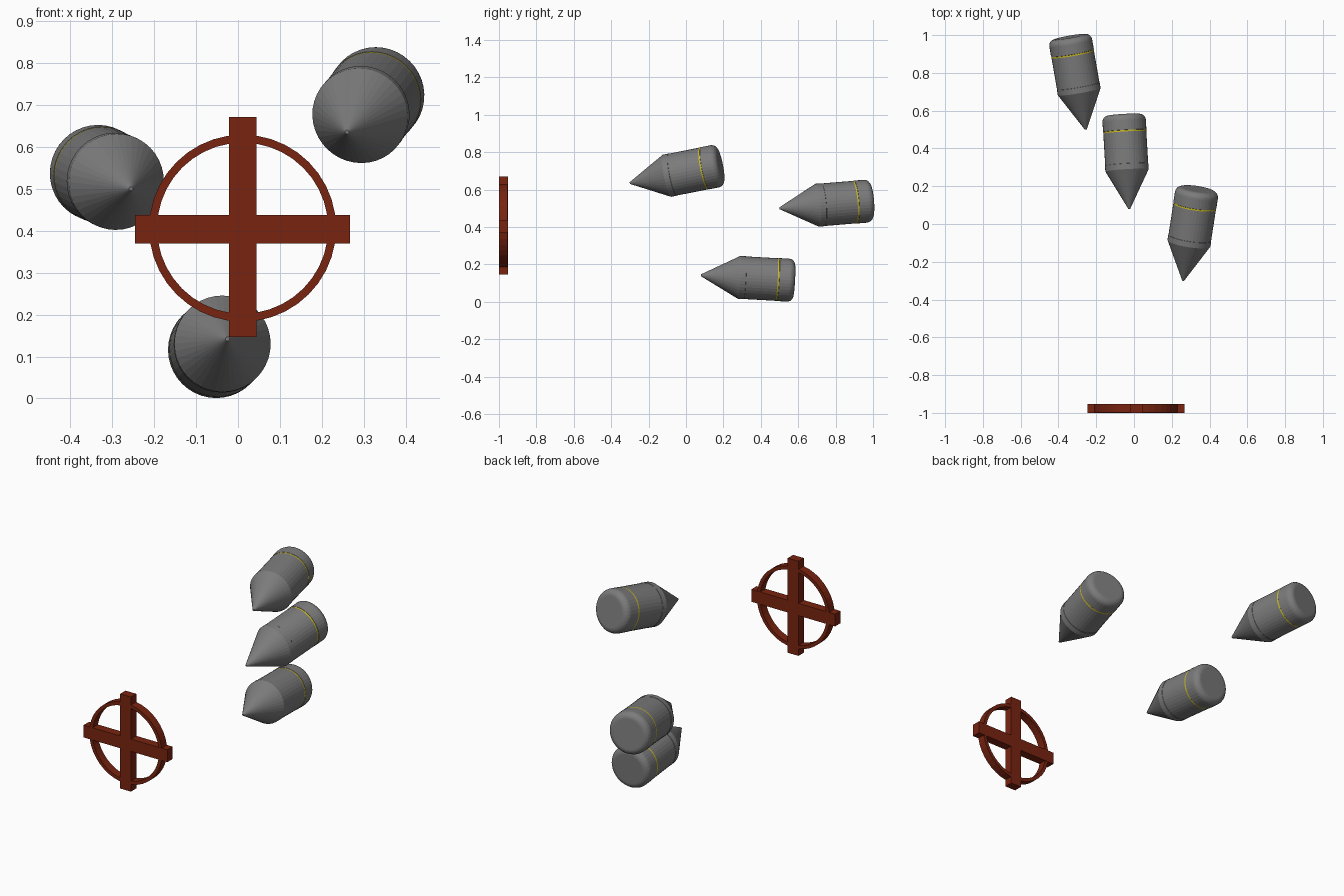
import bpy, bmesh, math
from mathutils import Vector

if "Cube" in bpy.data.objects:
    bpy.data.objects.remove(bpy.data.objects["Cube"])


def material(name, rgb):
    m = bpy.data.materials.new(name)
    m.diffuse_color = (*rgb, 1)
    m.use_nodes = True
    m.node_tree.nodes["Principled BSDF"].inputs["Base Color"].default_value = m.diffuse_color
    return m


GREY = material("shell grey", (0.2, 0.2, 0.2))
YELLOW = material("band yellow", (0.6, 0.5, 0.02))
RUST = material("rust red", (0.19, 0.017, 0.005))


def add_object(name, bm, mats):
    bmesh.ops.recalc_face_normals(bm, faces=bm.faces)
    me = bpy.data.meshes.new(name)
    bm.to_mesh(me)
    bm.free()
    for m in mats:
        me.materials.append(m)
    ob = bpy.data.objects.new(name, me)
    bpy.context.collection.objects.link(ob)
    return ob


def box(name, lo, hi, mat):
    bm = bmesh.new()
    bmesh.ops.create_cube(bm, size=1)
    for v in bm.verts:
        v.co = [(a + b) / 2 + c * (b - a) for a, b, c in zip(lo, hi, v.co)]
    return add_object(name, bm, [mat])


def lathe(name, profile, sides, mats, closed=False, band=None):
    """Revolve (radius, height) points round z; faces inside band take the second material."""
    bm = bmesh.new()
    rings = []
    for r, h in profile:
        rings.append([bm.verts.new((r * math.cos(2 * math.pi * i / sides),
                                    r * math.sin(2 * math.pi * i / sides), h))
                      for i in range(sides)])
    pairs = list(zip(rings, rings[1:]))
    if closed:
        pairs.append((rings[-1], rings[0]))
    for a, b in pairs:
        for i in range(sides):
            j = (i + 1) % sides
            f = bm.faces.new((a[i], a[j], b[j], b[i]))
            if band and band[0] < f.calc_center_median().z < band[1]:
                f.material_index = 1
    if not closed:
        bm.faces.new(rings[0])
        bm.faces.new(rings[-1])
    return add_object(name, bm, mats)


# Shell profile: pointed nose, collar, body, thin painted band, rounded tail
R, LENGTH, ROUND = 0.114, 0.5, 0.033
profile = [(0.005, 0), (R + 0.001, 0.205), (R + 0.001, 0.235), (R, 0.236),
           (R, 0.405), (R, 0.413), (R + 0.001, 0.414)]
for k in range(7):
    a = math.pi / 2 * k / 6
    profile.append((R + 0.001 - ROUND + ROUND * math.cos(a),
                    LENGTH - ROUND + ROUND * math.sin(a)))

# Three shells, each given by nose tip and tail centre
shells = {
    "right_shell": ((0.26, -0.30, 0.635), (0.335, 0.182, 0.73)),
    "middle_shell": ((-0.025, 0.08, 0.142), (-0.054, 0.578, 0.114)),
    "left_shell": ((-0.255, 0.50, 0.50), (-0.34, 0.987, 0.54)),
}
for name, (tip, tail) in shells.items():
    ob = lathe(name, profile, 40, [GREY, YELLOW], band=(0.4055, 0.4125))
    ob.rotation_mode = 'QUATERNION'
    ob.rotation_quaternion = (Vector(tail) - Vector(tip)).to_track_quat('Z', 'Y')
    ob.location = tip

# Sight: crossed bars and a ring
Y0, Y1 = -1.0, -0.953
box("sight_vertical_bar", (-0.022, Y0, 0.147), (0.044, Y1, 0.671), RUST)
box("sight_horizontal_bar", (-0.246, Y0, 0.37), (0.267, Y1, 0.438), RUST)
ring = lathe("sight_ring", [(0.204, -0.0225), (0.223, -0.0225),
                            (0.223, 0.0225), (0.204, 0.0225)], 40, [RUST], closed=True)
ring.rotation_euler = (math.pi / 2, 0, 0)
ring.location = (0.011, (Y0 + Y1) / 2, 0.406)
